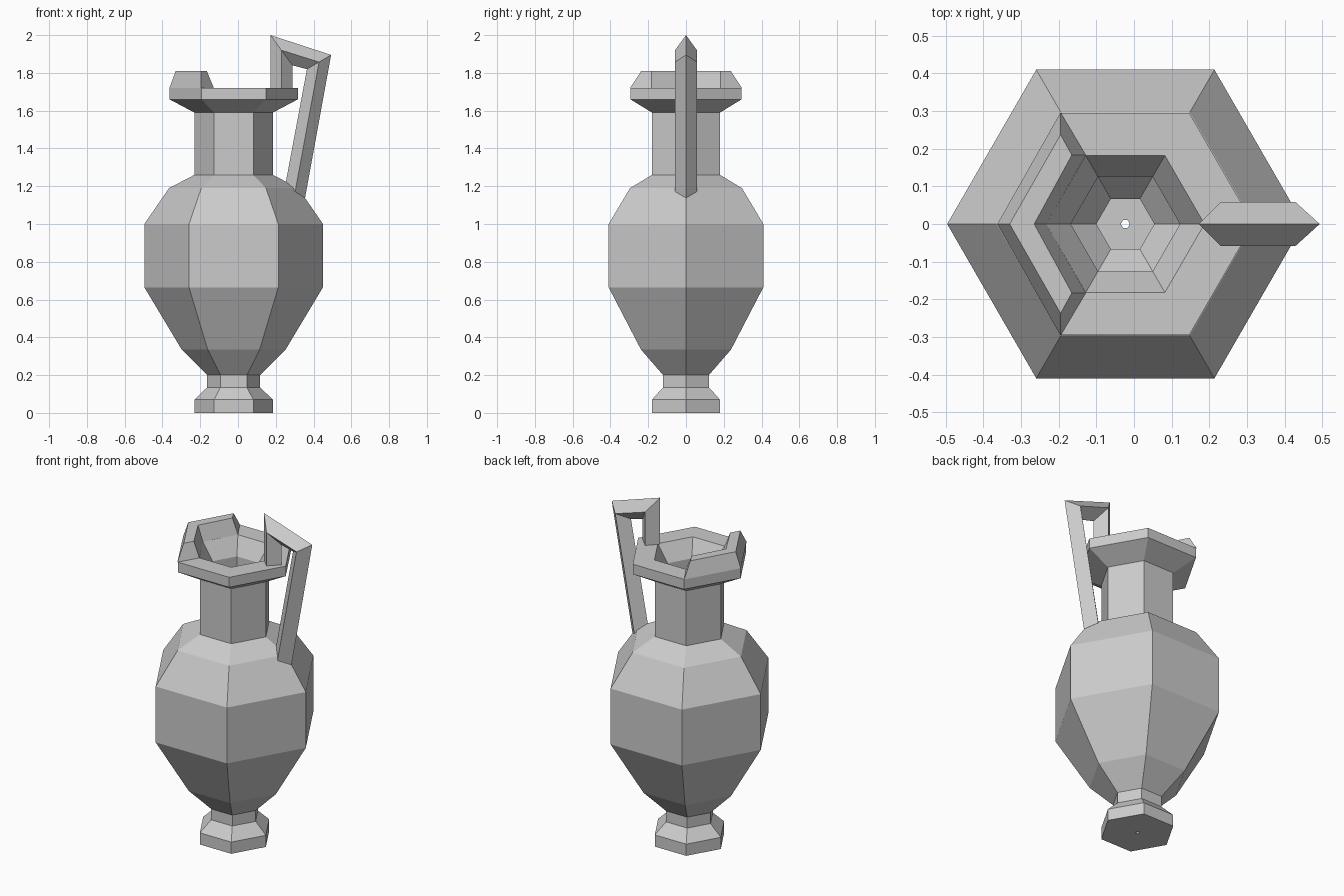
import bpy, bmesh, math
from mathutils import Vector

cube = bpy.data.objects.get("Cube")
if cube:
    bpy.data.objects.remove(cube, do_unlink=True)

clay = bpy.data.materials.new("grey_clay")
clay.use_nodes = True
GREY = (0.6, 0.6, 0.6, 1)
clay.diffuse_color = GREY
clay.node_tree.nodes["Principled BSDF"].inputs["Base Color"].default_value = GREY

AXIS_X = -0.023   # the vase axis sits slightly off centre to balance the handle
RIM_Z = 1.72


def loft(name, sections, closed=False):
    """Bridge a run of matching cross-section loops into one flat-shaded solid."""
    bm = bmesh.new()
    rings = [[bm.verts.new(p) for p in s] for s in sections]
    pairs = list(zip(rings, rings[1:]))
    if closed:
        pairs.append((rings[-1], rings[0]))
    else:
        bm.faces.new(rings[0])
        bm.faces.new(rings[-1])
    n = len(rings[0])
    for a, b in pairs:
        for i in range(n):
            j = (i + 1) % n
            bm.faces.new((a[i], a[j], b[j], b[i]))
    bmesh.ops.recalc_face_normals(bm, faces=bm.faces)
    mesh = bpy.data.meshes.new(name)
    bm.to_mesh(mesh)
    bm.free()
    mesh.materials.append(clay)
    obj = bpy.data.objects.new(name, mesh)
    bpy.context.collection.objects.link(obj)
    return obj


def hex_ring(radius, z):
    return [(AXIS_X + radius * math.cos(math.radians(a)),
             radius * math.sin(math.radians(a)), z) for a in range(0, 360, 60)]


# Hollow six-sided vase: outer wall upwards, then inner wall down to a drain hole
outer = [(0.012, 0), (0.208, 0), (0.208, 0.07), (0.14, 0.135), (0.14, 0.2),
         (0.275, 0.335), (0.473, 0.665), (0.473, 1.0), (0.342, 1.19),
         (0.208, 1.26), (0.208, 1.59), (0.34, 1.66), (0.34, RIM_Z)]
inner = [(0.21, RIM_Z), (0.145, 1.62), (0.145, 1.22), (0.29, 1.15), (0.41, 0.98),
         (0.41, 0.68), (0.22, 0.37), (0.077, 0.23), (0.077, 0.06), (0.012, 0.06)]
loft("vase_body", [hex_ring(r, z) for r, z in outer + inner], closed=True)


# Raised lip over the two left sides of the rim, with sloping ends
def lip_end(side):
    return [(-0.195, side * 0.296, RIM_Z), (-0.195, side * 0.237, 1.81),
            (-0.165, side * 0.183, 1.81), (-0.128, side * 0.183, RIM_Z)]


lip_middle = [(-0.363, 0, RIM_Z), (-0.33, 0, 1.81),
              (-0.265, 0, 1.81), (-0.233, 0, RIM_Z)]
loft("raised_lip", [lip_end(-1), lip_middle, lip_end(1)])


# Angular handle with a diamond cross-section, mitred at its corners
def diamond(outer_xz, inner_xz, half_width=0.058):
    a, b = (Vector((x, 0, z)) for x, z in (outer_xz, inner_xz))
    mid, side = (a + b) / 2, Vector((0, half_width, 0))
    return [a, mid + side, b, mid - side]


loft("handle", [
    diamond((0.172, RIM_Z), (0.288, RIM_Z)),
    diamond((0.172, 2.0), (0.288, 1.84)),
    diamond((0.493, 1.895), (0.365, 1.82)),
    diamond((0.355, 1.138), (0.25, 1.205)),
])
